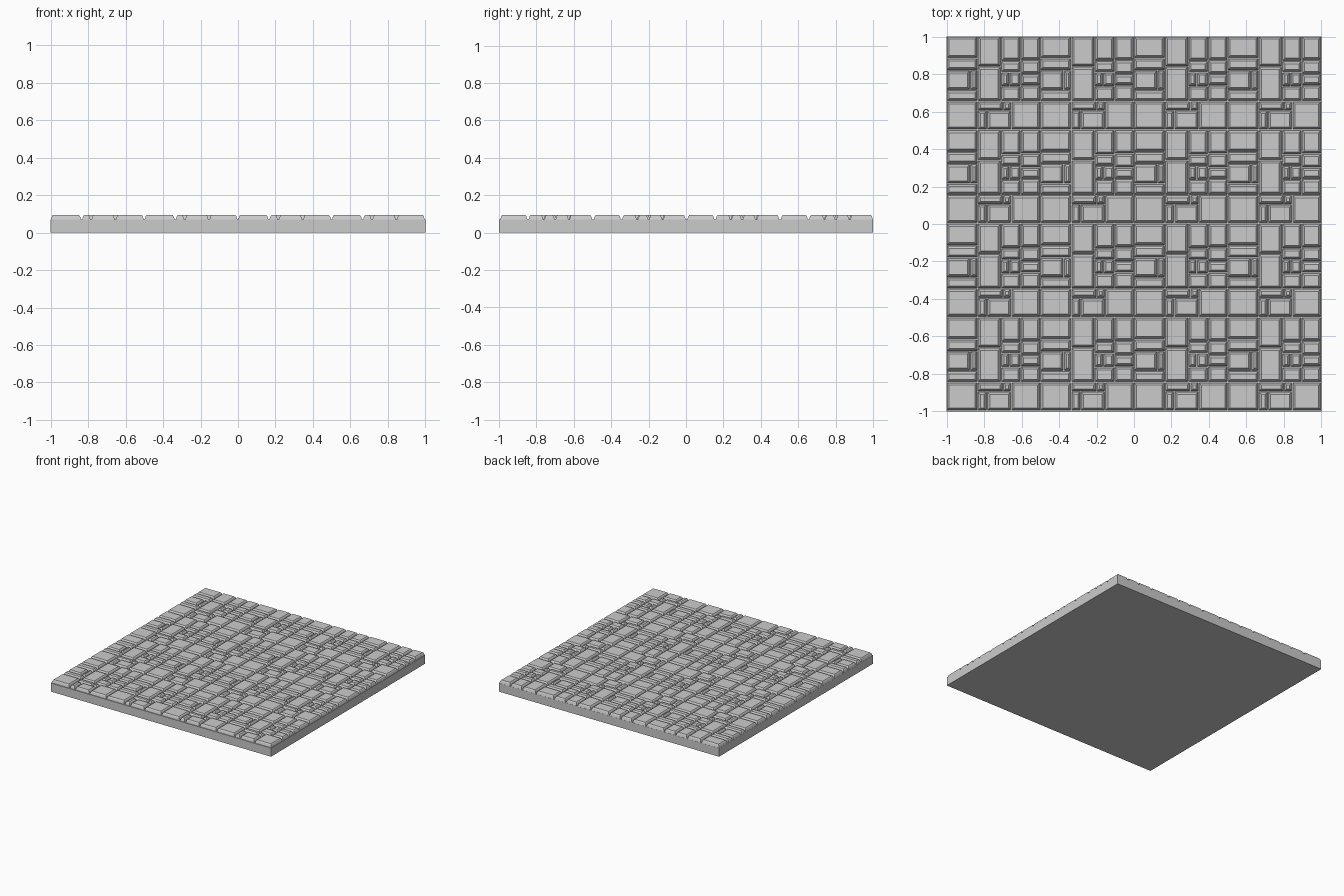
import bpy, bmesh

if "Cube" in bpy.data.objects:
    bpy.data.objects.remove(bpy.data.objects["Cube"])

BASE_Z, SHOULDER_Z, TOP_Z = 0.07, 0.088, 0.095
GAP = 0.003

# Stones of one half-unit paving tile: left, right, top, bottom (hundredths, y measured down)
STONES = [
    # left column
    (0, 16.5, 0, 11.5), (0, 16.5, 11.5, 18), (0, 12.5, 18, 28.5),
    (12.5, 16.5, 18, 28.5), (0, 16.5, 28.5, 34.5), (0, 16.5, 34.5, 50),
    # second column
    (16.5, 29, 0, 16), (16.5, 29, 16, 34.5),
    (16.5, 30, 34.5, 39.5), (30, 34.5, 34.5, 39.5),
    (16.5, 21.5, 39.5, 50), (21.5, 34.5, 39.5, 50),
    # third column
    (29, 39.5, 0, 13), (29, 39.5, 13, 19), (29, 33.5, 19, 26.5),
    (33.5, 39.5, 19, 26.5), (29, 39.5, 26.5, 34.5),
    # right column
    (39.5, 50, 0, 12.5), (39.5, 50, 12.5, 20), (39.5, 50, 20, 26),
    (39.5, 50, 26, 34.5), (34.5, 50, 34.5, 50),
]


def add_stone(bm, x0, x1, y0, y1):
    """Rectangular stone with a steep side and a chamfered rim."""
    rings = []
    for inset, z in ((0, BASE_Z - 0.01), (0, BASE_Z), (0.006, SHOULDER_Z), (0.012, TOP_Z)):
        rings.append([bm.verts.new((x, y, z)) for x, y in (
            (x0 + inset, y0 + inset), (x1 - inset, y0 + inset),
            (x1 - inset, y1 - inset), (x0 + inset, y1 - inset))])
    for low, high in zip(rings, rings[1:]):
        for i in range(4):
            j = (i + 1) % 4
            bm.faces.new((low[i], low[j], high[j], high[i]))
    bm.faces.new(rings[-1])
    bm.faces.new(rings[0][::-1])


def make_object(name, bm):
    mesh = bpy.data.meshes.new(name)
    bm.to_mesh(mesh)
    bm.free()
    obj = bpy.data.objects.new(name, mesh)
    bpy.context.collection.objects.link(obj)
    return obj


# Base slab
bm = bmesh.new()
bmesh.ops.create_cube(bm, size=1)
bmesh.ops.scale(bm, vec=(2, 2, BASE_Z), verts=bm.verts)
bmesh.ops.translate(bm, vec=(0, 0, BASE_Z / 2), verts=bm.verts)
make_object("base_slab", bm)

# Paving stones: one tile repeated four by four
bm = bmesh.new()
for l, r, t, b in STONES:
    # outer sides lie flush with the slab; the tile rows have a wider joint
    left = -1 + l / 100 + (0.001 if l == 0 else GAP)
    right = -1 + r / 100 - GAP
    top = 1 - t / 100 - (0.001 if t == 0 else GAP)
    bottom = 1 - b / 100 + (0.007 if b == 50 else GAP)
    add_stone(bm, left, right, bottom, top)
paving = make_object("paving_stones", bm)
for axis, offset in (("columns", (0.5, 0, 0)), ("rows", (0, -0.5, 0))):
    mod = paving.modifiers.new(axis, 'ARRAY')
    mod.count = 4
    mod.use_relative_offset = False
    mod.use_constant_offset = True
    mod.constant_offset_displace = offset
